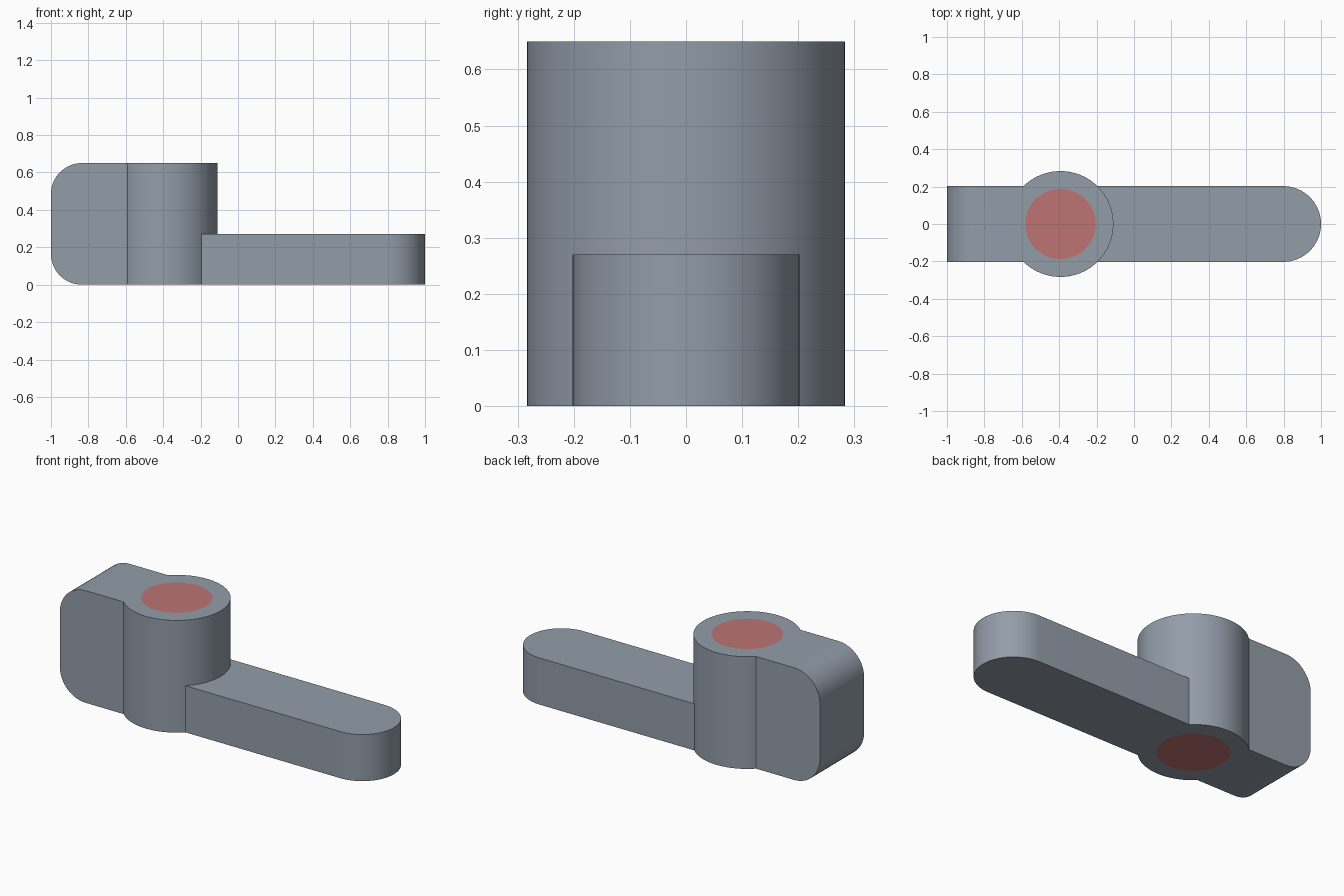
import bpy, bmesh, math

if "Cube" in bpy.data.objects:
    bpy.data.objects.remove(bpy.data.objects["Cube"])

CX = -0.393          # hub centre on x
R, PIN_R = 0.283, 0.188
W = 0.2025           # half width of block and arm
TALL, LOW = 0.65, 0.27
FILLET = 0.165
A = math.asin(W / R)  # angle where the straight sides meet the hub


def material(name, rgb):
    m = bpy.data.materials.new(name)
    m.diffuse_color = (*rgb, 1)
    m.use_nodes = True
    m.node_tree.nodes["Principled BSDF"].inputs["Base Color"].default_value = m.diffuse_color
    return m


grey = material("steel grey", (0.29, 0.337, 0.397))
red = material("muted red", (0.515, 0.175, 0.175))


def arc(cx, r, a0, a1, n):
    return [(cx + r * math.cos(a0 + (a1 - a0) * i / n),
             r * math.sin(a0 + (a1 - a0) * i / n)) for i in range(n + 1)]


def finish(name, bm, mat):
    bmesh.ops.recalc_face_normals(bm, faces=bm.faces)
    me = bpy.data.meshes.new(name)
    bm.to_mesh(me)
    bm.free()
    ob = bpy.data.objects.new(name, me)
    bpy.context.collection.objects.link(ob)
    me.materials.append(mat)
    bpy.ops.object.select_all(action='DESELECT')
    ob.select_set(True)
    bpy.context.view_layer.objects.active = ob
    bpy.ops.object.shade_smooth_by_angle(angle=math.radians(30))
    return ob


def prism(outline, height):
    bm = bmesh.new()
    base = bm.faces.new([bm.verts.new((x, y, 0)) for x, y in outline])
    top = bmesh.ops.extrude_face_region(bm, geom=[base], use_keep_orig=True)
    verts = [g for g in top["geom"] if isinstance(g, bmesh.types.BMVert)]
    bmesh.ops.translate(bm, vec=(0, 0, height), verts=verts)
    return bm


# Hub: bored cylinder whose vertices line up with the block and arm corners
spans = [(-A, A), (A, math.pi - A), (math.pi - A, math.pi + A),
         (math.pi + A, 2 * math.pi - A)]


def circle(r):
    return [p for a0, a1 in spans for p in arc(CX, r, a0, a1, 24)[:-1]]


bm = bmesh.new()
rings = [[bm.verts.new((x, y, z)) for x, y in circle(r)]
         for r, z in ((R, 0), (R, TALL), (PIN_R, TALL), (PIN_R, 0))]
for k in range(4):
    a, b = rings[k], rings[(k + 1) % 4]
    for i in range(len(a)):
        j = (i + 1) % len(a)
        bm.faces.new((a[i], a[j], b[j], b[i]))
finish("hub", bm, grey)

# Pin: flush red core through the hub
finish("pin", prism(circle(PIN_R), TALL), red)

# Arm: low bar with a round end, fitted to the hub
tip = arc(1 - W, W, -math.pi / 2, math.pi / 2, 32)
finish("arm", prism(tip + arc(CX, R, A, -A, 24), LOW), grey)

# Grip block: tall block with rounded outer top and bottom edges
bm = prism([(-1, W), (-1, -W)] + arc(CX, R, math.pi + A, math.pi - A, 24), TALL)
edges = [e for e in bm.edges
         if all(v.co.x < -0.999 for v in e.verts)
         and abs(e.verts[0].co.z - e.verts[1].co.z) < 1e-4]
bmesh.ops.bevel(bm, geom=edges, offset=FILLET, segments=16, profile=0.5,
                affect='EDGES')
finish("grip_block", bm, grey)
